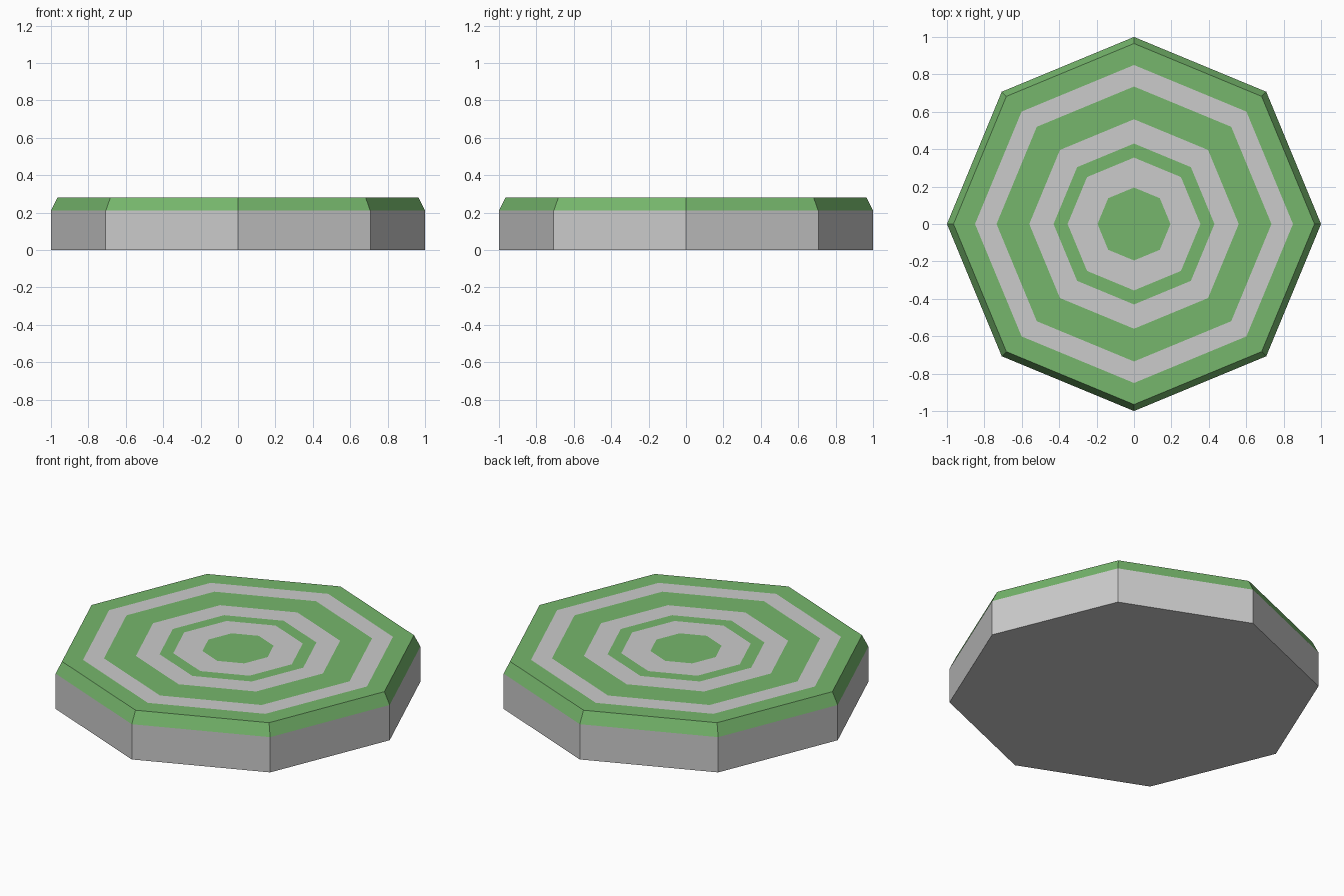
import bpy, bmesh
from math import cos, sin, pi

if "Cube" in bpy.data.objects:
    bpy.data.objects.remove(bpy.data.objects["Cube"])

SIDES = 8
WALL_TOP, TOP = 0.21, 0.28

green = bpy.data.materials.new("green")
green.diffuse_color = (0.18, 0.47, 0.15, 1)
green.use_nodes = True
green.node_tree.nodes["Principled BSDF"].inputs["Base Color"].default_value = green.diffuse_color


def turned(name, profile, material=None):
    """Turn a (radius, height) profile into an octagonal shell; radius 0 caps it."""
    bm = bmesh.new()
    previous = None
    for r, z in profile:
        if r == 0:
            bm.faces.new(previous)
            continue
        ring = [bm.verts.new((r * cos(2 * pi * i / SIDES), r * sin(2 * pi * i / SIDES), z))
                for i in range(SIDES)]
        if previous:
            for i in range(SIDES):
                j = (i + 1) % SIDES
                bm.faces.new((previous[i], previous[j], ring[j], ring[i]))
        previous = ring
    mesh = bpy.data.meshes.new(name)
    bm.normal_update()
    bm.to_mesh(mesh)
    bm.free()
    obj = bpy.data.objects.new(name, mesh)
    bpy.context.collection.objects.link(obj)
    if material:
        mesh.materials.append(material)
    return obj


# Grey side wall with closed underside
body = turned("body", [(1, WALL_TOP), (1, 0), (0, 0)])
body.data.flip_normals()

# Green bevelled rim and outermost band
turned("rim", [(1, WALL_TOP), (0.965, TOP), (0.85, TOP)], green)

# Alternating concentric bands on the flat top
radii = [0.85, 0.735, 0.56, 0.43, 0.355, 0.195]
for n, (outer, inner) in enumerate(zip(radii, radii[1:])):
    turned(f"band_{n + 1}", [(outer, TOP), (inner, TOP)], green if n % 2 else None)

# Green centre
turned("centre", [(0.195, TOP), (0, TOP)], green)
